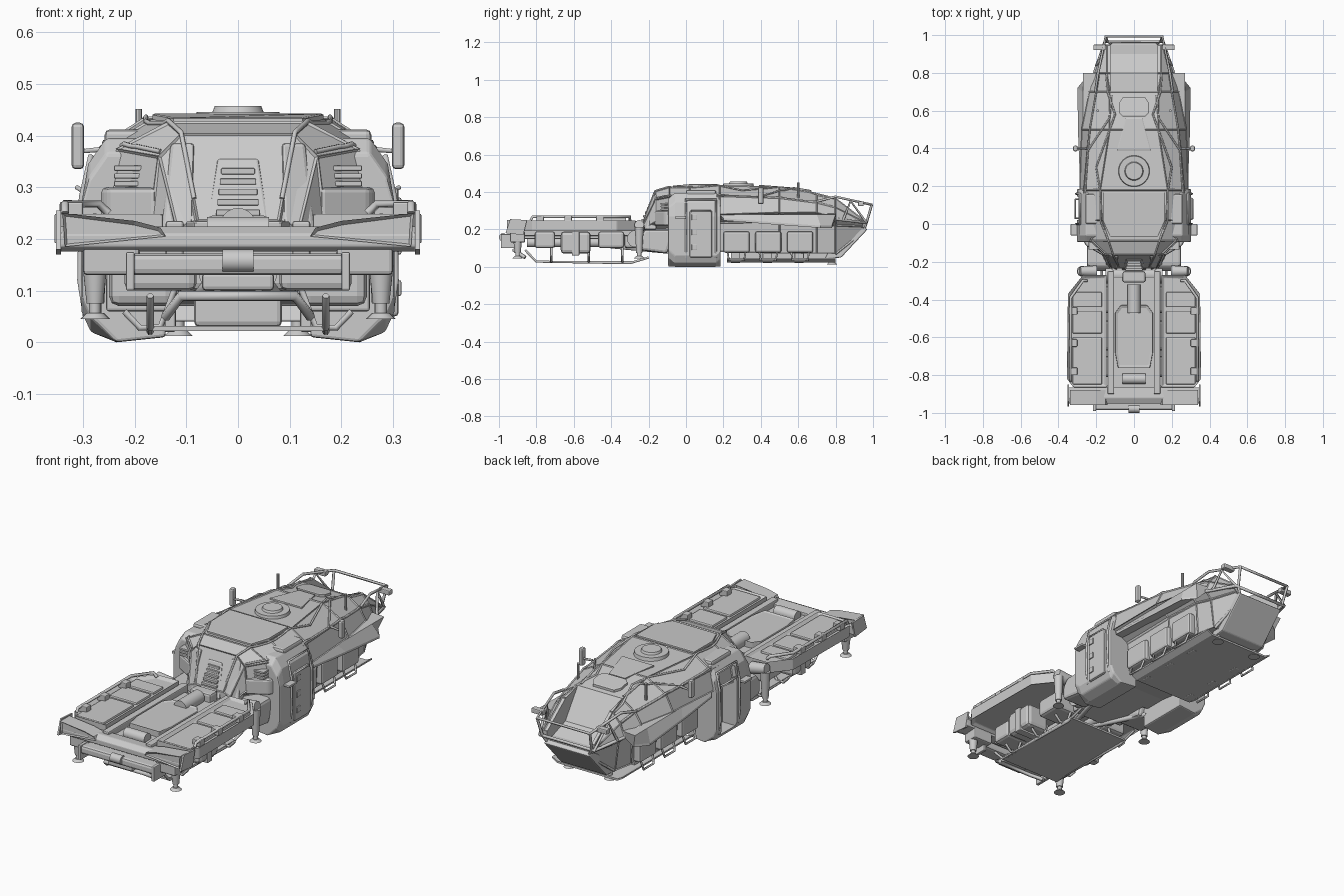
import bpy, bmesh, math
from mathutils import Vector, Matrix
from mathutils.bvhtree import BVHTree

def finish(name, bm, mirror=False, bevel=0.0, smooth=False):
    bmesh.ops.recalc_face_normals(bm, faces=bm.faces[:])
    me = bpy.data.meshes.new(name)
    bm.to_mesh(me); bm.free()
    ob = bpy.data.objects.new(name, me)
    bpy.context.collection.objects.link(ob)
    if bevel:
        b = ob.modifiers.new("bevel", 'BEVEL')
        b.width = bevel; b.segments = 2; b.limit_method = 'ANGLE'
    if mirror:
        ob.modifiers.new("mirror", 'MIRROR')
    if smooth:
        bpy.ops.object.select_all(action='DESELECT')
        ob.select_set(True); bpy.context.view_layer.objects.active = ob
        bpy.ops.object.shade_smooth_by_angle(angle=math.radians(35))
    return ob

def loft(name, rings, inset=None, **kw):
    bm = bmesh.new()
    vs = [[bm.verts.new(p) for p in r] for r in rings]
    n = len(rings[0])
    sides = [bm.faces.new((a[i], a[(i+1) % n], b[(i+1) % n], b[i])) for a, b in zip(vs, vs[1:]) for i in range(n)]
    caps = [bm.faces.new(vs[0]), bm.faces.new(vs[-1])]
    bmesh.ops.recalc_face_normals(bm, faces=bm.faces[:])
    if inset:
        bmesh.ops.inset_individual(bm, faces=sides if inset[2] == 'sides' else caps, thickness=inset[0], depth=inset[1])
    return finish(name, bm, **kw)

def prism(name, pts, axis, a, b, **kw):
    place = {'x': lambda p, t: (t, p[0], p[1]), 'y': lambda p, t: (p[0], t, p[1]),
             'z': lambda p, t: (p[0], p[1], t)}[axis]
    return loft(name, [[place(p, t) for p in pts] for t in (a, b)], **kw)

def box(name, x, y, z, bevel=0.005, **kw):
    return prism(name, [(x[0], y[0]), (x[1], y[0]), (x[1], y[1]), (x[0], y[1])], 'z', *z, bevel=bevel, **kw)

def cyl(name, p, q, r1, r2=None, mirror=False, seg=24):
    p, q = Vector(p), Vector(q); d = q - p
    bm = bmesh.new()
    m = Matrix.Translation((p + q) / 2) @ d.to_track_quat('Z', 'Y').to_matrix().to_4x4()
    bmesh.ops.create_cone(bm, cap_ends=True, segments=seg, radius1=r1, radius2=r1 if r2 is None else r2,
                          depth=d.length, matrix=m)
    return finish(name, bm, mirror, smooth=True)

def tube(name, pts, r=0.006, mirror=True):
    cu = bpy.data.curves.new(name, 'CURVE')
    cu.dimensions = '3D'; cu.bevel_depth = r; cu.bevel_resolution = 1; cu.use_fill_caps = True
    for s in ((1, -1) if mirror else (1,)):
        sp = cu.splines.new('POLY'); sp.points.add(len(pts) - 1)
        for v, p in zip(sp.points, pts):
            v.co = (p[0] * s, p[1], p[2], 1)
    bpy.context.collection.objects.link(bpy.data.objects.new(name, cu))

def cut(ob, cutter):
    m = ob.modifiers.new("cut", 'BOOLEAN'); m.operation = 'DIFFERENCE'; m.object = cutter
    bpy.context.view_layer.objects.active = ob
    for mod in list(ob.modifiers):
        bpy.ops.object.modifier_apply(modifier=mod.name)
    bpy.data.objects.remove(cutter)

# main hull: y, then (x, z) of keel, under-sill, waist, shoulder, roof
stations = [(-.235, (.09, .17), (.10, .18), (.13, .20), (.12, .22), (.08, .235)),
            (-.165, (.12, .15), (.13, .20), (.17, .24), (.155, .36), (.11, .405)),
            (-.09, (.15, .13), (.18, .20), (.265, .25), (.235, .375), (.135, .428)),
            (.02, (.18, .10), (.20, .21), (.285, .26), (.265, .375), (.17, .432)),
            (.18, (.19, .08), (.20, .235), (.29, .28), (.268, .38), (.18, .437)),
            (.50, (.19, .07), (.20, .24), (.28, .29), (.24, .37), (.13, .43)),
            (.70, (.18, .07), (.19, .24), (.24, .29), (.205, .345), (.13, .395)),
            (.80, (.16, .07), (.18, .22), (.215, .26), (.19, .32), (.145, .37)),
            (.95, (.11, .19), (.14, .215), (.155, .23), (.155, .245), (.145, .255))]
rings = [[(x, s[0], z) for x, z in s[1:]] + [(-x, s[0], z) for x, z in s[:0:-1]] for s in stations]
hull = loft("hull", rings, inset=(.006, -.004, 'sides'))
cut(hull, prism("deck_cutter", [(.68, .42), (.80, .25), (.90, .215), (1.05, .215), (1.05, .45)], 'x', -.125, .125))

# helpers that lay plates and seams on the hull skin
skin = BVHTree.FromPolygons([v.co for v in hull.data.vertices], [p.vertices[:] for p in hull.data.polygons])
def on_hull(x, y, lift):
    hit = skin.ray_cast(Vector((x, y, 1)), Vector((0, 0, -1)))[0]
    return (x, y, (hit.z if hit else .3) + lift)
def plate(name, pts, t=.008, mirror=False):
    full = pts if mirror else pts + [(-x, y) for x, y in reversed(pts)]
    loft(name, [[on_hull(x, y, h) for x, y in full] for h in (-.012, t)], inset=(.006, .002, 'caps'), mirror=mirror)
def seam(name, pts, r=.005):
    out = []
    for (x, y), (u, v) in zip(pts, pts[1:]):
        out += [on_hull(x + (u - x)*i/6, y + (v - y)*i/6, .001) for i in range(7)]
    tube(name, out, r)

# roof panels and turret ring
plate("windscreen_panel", [(.125, -.07), (.165, .02), (.165, .17)])
plate("roof_hatch", [(.09, .39), (.045, .56)])
plate("roof_vent", [(.06, .57), (.08, .59), (.08, .64), (.06, .67)], .012)
seam("roof_seam", [(.085, -.215), (.11, -.165), (.135, -.09), (.178, .02), (.178, .17), (.20, .30), (.10, .58), (.14, .70), (.148, .80)])
seam("roof_brace", [(.25, .38), (.13, .56), (.12, .68)])
seam("roof_edge", [(.15, -.155), (.22, -.09), (.255, .02), (.258, .18), (.235, .5), (.20, .7), (.185, .79)])
cyl("turret_base", (0, .28, .42), (0, .28, .446), .085, .08, seg=40)
cyl("turret_cap", (0, .28, .44), (0, .28, .457), .052, .045, seg=40)
cyl("antenna", (.192, .60, .35), (.192, .60, .452), .007, mirror=True, seg=10)

# nose grille, pillars and cheek louvres
loft("nose_frame", [[(-.065, -.245, .20), (.065, -.245, .20), (.065, -.20, .20), (-.065, -.20, .20)],
                    [(-.04, -.185, .355), (.04, -.185, .355), (.04, -.15, .355), (-.04, -.15, .355)]], bevel=.005)
loft("nose_pillar", [[(.09, -.245, .20), (.15, -.215, .20), (.15, -.16, .20), (.09, -.16, .20)],
                     [(.085, -.178, .385), (.13, -.168, .385), (.13, -.14, .385), (.085, -.14, .385)]], mirror=True, bevel=.006)
for i in range(6):
    t = i / 6
    box("nose_slat", (-.045 + .015*t, .045 - .015*t), (-.248 + .058*t, -.20 + .05*t), (.225 + .12*t, .237 + .12*t), .002)
for z in (.307, .322, .337):
    box("cheek_louvre", (.175, .24), (-.135, -.08), (z - .005, z + .005), .002, mirror=True)
prism("cheek_panel", [(.16, -.17), (.255, -.115), (.29, -.04), (.27, .0), (.15, -.05)], 'z', .22, .30, mirror=True, bevel=.01)

# tail rail and lights
tube("tail_rail", [(.205, .70, .35), (.19, .80, .375), (.15, .993, .332), (-.15, .993, .332), (-.19, .80, .375), (-.205, .70, .35)], .007, False)
tube("tail_rail_lower", [(.21, .80, .255), (.155, .965, .235), (-.155, .965, .235), (-.21, .80, .255)], .008, False)
tube("tail_rail_post", [(.15, .993, .332), (.14, .965, .235), (.11, .95, .19), (.15, .80, .07)], .007)
tube("tail_rail_diagonal", [(.155, .965, .235), (.175, .88, .352), (.2, .84, .25)], .007)
box("tail_light", (.15, .215), (.92, .95), (.325, .35), mirror=True)
prism("tail_chin", [(.74, .04), (.83, .05), (.97, .20), (.95, .215), (.78, .12)], 'x', -.13, .13, bevel=.006)

# side wings over the lower hull
loft("side_wing", [[(.20, y0, .285), (.27, y0, .28), (x, y1, z), (x, y1, z - .012), (.20, y0, .26)]
                   for y0, y1, x, z in ((.18, .20, .285, .26), (.42, .45, .295, .24), (.70, .72, .30, .22), (.80, .78, .25, .22))],
     mirror=True)

# lower hull lockers, brackets and belly
for y in (.20, .37, .54):
    box("side_locker", (.17, .215), (y, y + .14), (.075, .19), .012, mirror=True)
    tube("locker_bracket", [(.20, y + .02, .09), (.215, y + .03, .035), (.215, y + .11, .035), (.20, y + .12, .09)], .006)
    box("belly_hanger", (.12, .15), (y + .04, y + .09), (.02, .10), mirror=True)
prism("rear_belly_plate", [(-.20, .04), (-.17, .022), (.17, .022), (.20, .04), (.20, .048), (.17, .032), (-.17, .032), (-.20, .048)], 'y', .22, .80)
box("belly_core", (-.085, .085), (.24, .78), (.03, .09), .01)

# side entry pods
def pod_ring(y, k):
    return [(.14, y, .01), (.235, y, .0), (.285, y, .02 + k), (.303, y, .06 + k), (.303, y, .27), (.29, y, .345 - k), (.255, y, .395 - k), (.14, y, .395 - k)]
pod = loft("side_pod", [pod_ring(-.095, .03), pod_ring(-.06, 0), pod_ring(.16, 0), pod_ring(.185, .02)], mirror=True, bevel=.006)
cut(pod, box("doorway_cutter", (-.4, -.22), (.02, .145), (.04, .35), 0))
box("door_panel", (.29, .311), (.02, .14), (.05, .30), .008)
for z in (.09, .17, .25):
    box("door_hinge", (.30, .316), (.03, .06), (z, z + .03), .003)
tube("door_frame", [(.295, .0, .05), (.306, .0, .12), (.303, .0, .28), (.285, .0, .36), (.285, .16, .36), (.303, .16, .28), (.306, .16, .12), (.295, .16, .05)], .006)
tube("grab_handle", [(.28, .03, .28), (.312, .03, .30), (.312, .13, .30), (.28, .13, .28)], .005)
box("pod_step", (.25, .335), (-.06, .0), (.258, .27), .003, mirror=True)
box("pod_cap", (.18, .258), (.0, .16), (.36, .412), .01, mirror=True)

# mirrors
box("side_mirror", (.298, .322), (.385, .415), (.335, .425), .008, mirror=True)
tube("mirror_arm", [(.25, .40, .375), (.30, .40, .37), (.305, .40, .385)], .006)

# neck joining hull and platform
box("neck", (-.12, .12), (-.33, .0), (.10, .19), .015)
box("under_frame", (-.16, .16), (-.08, .22), (.10, .2), .02)
cyl("neck_joint", (-.15, -.27, .15), (.15, -.27, .15), .045)
prism("shock_housing", [(-.25, .09), (-.10, .07), (-.06, .20), (-.22, .20), (-.25, .16)], 'x', .11, .25, mirror=True, bevel=.015)
for z in (.08, .14):
    tube("neck_strut", [(.04, -.40, z + .03), (.15, -.08, z)], .013)
cyl("shoulder_light", (.20, -.25, .21), (.285, -.25, .225), .03, .025, True)

# platform side decks
wing = [(.145, -.27), (.27, -.27), (.35, -.37), (.355, -.82), (.32, -.865), (.145, -.865)]
prism("side_deck", wing, 'z', .19, .25, inset=(.02, -.014, 'caps'), mirror=True, bevel=.004)
for a, b in ((-.85, -.60), (-.58, -.46), (-.44, -.36)):
    box("deck_panel", (.17, .325), (a, b), (.205, .247), .006, mirror=True)
tube("deck_rail", [(.335, -.83, .25), (.335, -.82, .268), (.335, -.39, .268), (.27, -.30, .268), (.25, -.30, .25)], .008)
for y in (-.80, -.65, -.48):
    box("deck_clamp", (.30, .345), (y, y + .04), (.24, .272), .004, mirror=True)

# platform spine
box("spine_beam", (.105, .14), (-.90, -.25), (.165, .235), mirror=True)
box("centre_deck", (-.11, .11), (-.87, -.28), (.15, .205))
prism("battery_cover", [(-.085, -.76), (.085, -.76), (.10, -.68), (.10, -.47), (.07, -.43), (-.07, -.43), (-.10, -.47), (-.10, -.68)],
      'z', .19, .236, inset=(.015, -.006, 'caps'), bevel=.005)
cyl("winch", (0, -.47, .225), (0, -.32, .225), .035)
box("winch_mount", (-.06, .06), (-.31, -.25), (.18, .245), .01)
cyl("latch_drum", (-.06, -.82, .215), (.06, -.82, .215), .028)

# platform underside
box("tank", (.12, .25), (-.67, -.51), (.07, .19), .02, mirror=True)
box("tank_strap", (.13, .255), (-.61, -.57), (.06, .19), .005, mirror=True)
box("equipment_box", (.08, .22), (-.81, -.70), (.10, .19), .015, mirror=True)
box("rear_box", (.08, .22), (-.47, -.33), (.10, .19), .015, mirror=True)
cyl("hydraulic_ram", (.05, -.85, .13), (.05, -.30, .13), .025, mirror=True)
box("front_belly_plate", (-.175, .175), (-.80, -.27), (.022, .032), 0)
for y in (-.72, -.52, -.34):
    tube("skid_bracket", [(.12, y, .11), (.15, y, .03), (.19, y, .028), (.22, y, .06)], .007)
tube("skid", [(.17, -.86, .09), (.17, -.80, .028), (.17, -.30, .02), (.17, -.20, .05)], .007)

# front bumper
prism("bumper_beam", [(-.95, .185), (-.93, .175), (-.865, .18), (-.865, .22), (-.92, .225), (-.95, .21)], 'x', -.345, .345, bevel=.004)
prism("headlight", [(.14, .205), (.335, .185), (.34, .25), (.20, .235), (.15, .222)], 'y', -.957, -.88, inset=(.008, -.008, 'caps'), mirror=True)
prism("bumper_end_plate", [(-.965, .18), (-.87, .17), (-.85, .25), (-.94, .255)], 'x', .343, .352, mirror=True)
box("bumper_bar", (-.21, .21), (-.985, -.90), (.13, .172), .012)
box("bumper_bar_end", (.20, .217), (-.99, -.89), (.10, .175), .004, mirror=True)
cyl("bumper_drum", (-.03, -.978, .158), (.03, -.978, .158), .022)
box("tow_box", (-.07, .07), (-.96, -.88), (.10, .135), .008)
box("leg_mount", (.19, .30), (-.94, -.86), (.13, .19), .008, mirror=True)
tube("tow_bar", [(.14, -.86, .05), (.11, -.92, .09), (-.11, -.92, .09), (-.14, -.86, .05)], .01, False)

# landing legs
for x, y, top in ((.277, -.90, .15), (.275, -.25, .21), (.115, .78, .12)):
    foot = .012 if y > 0 else .045
    cyl("leg_sleeve", (x, y, .075), (x, y, top), .016, .024, True)
    cyl("leg_piston", (x, y, foot), (x, y, .09), .011, mirror=True)
    cyl("leg_foot", (x, y, foot), (x, y, foot + .012), .028, .016, True)
